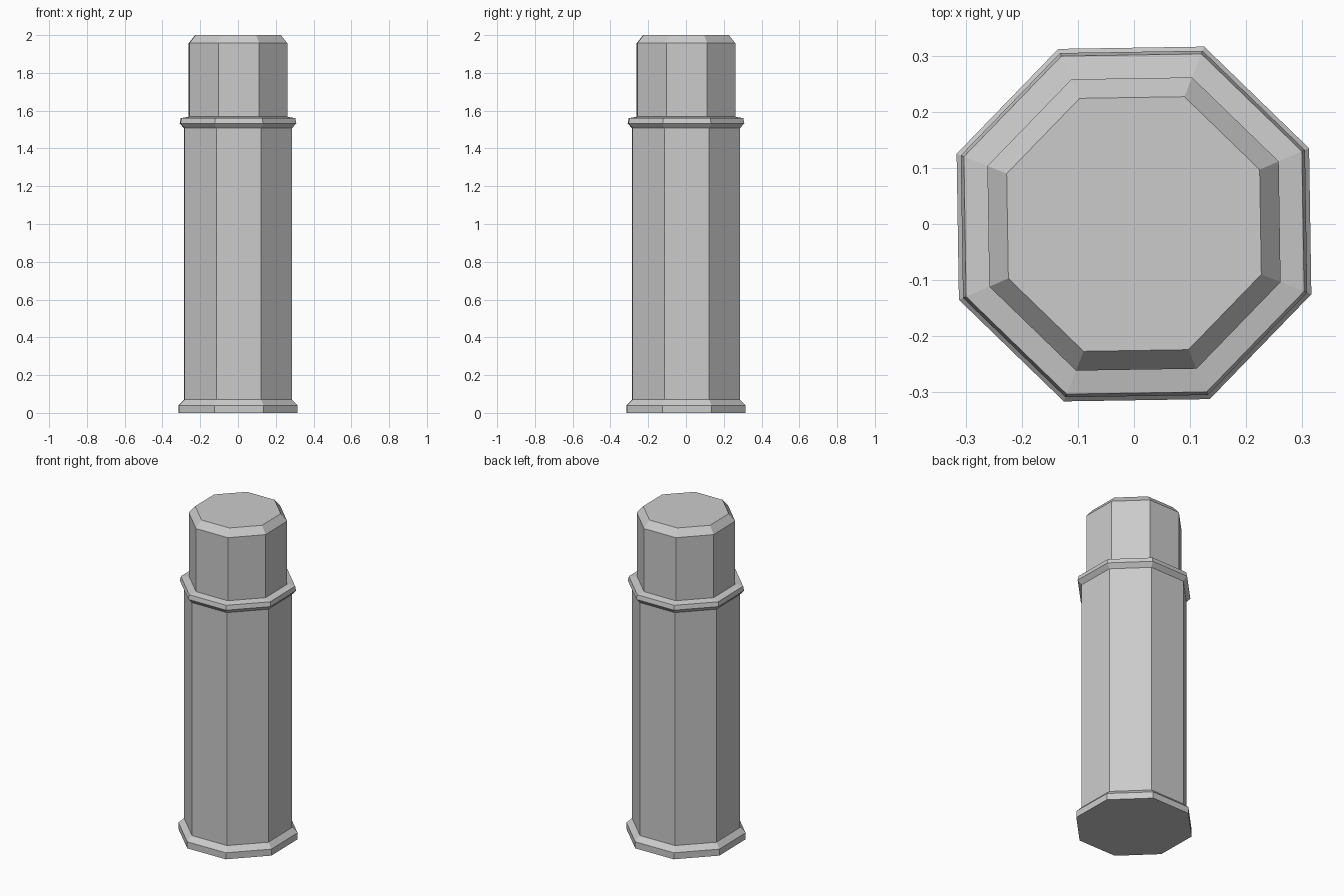
import bpy
import bmesh
import math

SIDES = 8
TURN = math.radians(22.5 + 0.9)

cube = bpy.data.objects.get("Cube")
if cube:
    bpy.data.objects.remove(cube, do_unlink=True)

# Plain grey for the whole model
grey = bpy.data.materials.new("plain_grey")
grey.use_nodes = True
colour = (0.6, 0.6, 0.6, 1)
grey.diffuse_color = colour
grey.node_tree.nodes["Principled BSDF"].inputs["Base Color"].default_value = colour


def octagon_shell(name, profile, cap_bottom=False, cap_top=False):
    """Stack octagonal rings given as (radius, height) and skin them."""
    bm = bmesh.new()
    rings = []
    for radius, z in profile:
        angles = [TURN + math.tau * i / SIDES for i in range(SIDES)]
        rings.append([bm.verts.new((radius * math.cos(a), radius * math.sin(a), z))
                      for a in angles])
    for low, high in zip(rings, rings[1:]):
        for i in range(SIDES):
            j = (i + 1) % SIDES
            bm.faces.new((low[i], low[j], high[j], high[i]))
    if cap_bottom:
        bm.faces.new(rings[0][::-1])
    if cap_top:
        bm.faces.new(rings[-1])
    mesh = bpy.data.meshes.new(name)
    bm.to_mesh(mesh)
    bm.free()
    mesh.materials.append(grey)
    obj = bpy.data.objects.new(name, mesh)
    bpy.context.collection.objects.link(obj)
    return obj


# Flared foot with a sloped upper edge
octagon_shell("foot_rim", [(0.34, 0), (0.34, 0.04), (0.308, 0.07)], cap_bottom=True)

# Long straight shaft
octagon_shell("shaft", [(0.308, 0.07), (0.308, 1.507)])

# Thin collar with a gently sloped shoulder
octagon_shell("collar", [(0.308, 1.507), (0.332, 1.533), (0.326, 1.56), (0.281, 1.568)])

# Narrower top section with a bevelled rim
octagon_shell("top_cap", [(0.281, 1.568), (0.281, 1.957), (0.244, 2.0)], cap_top=True)
